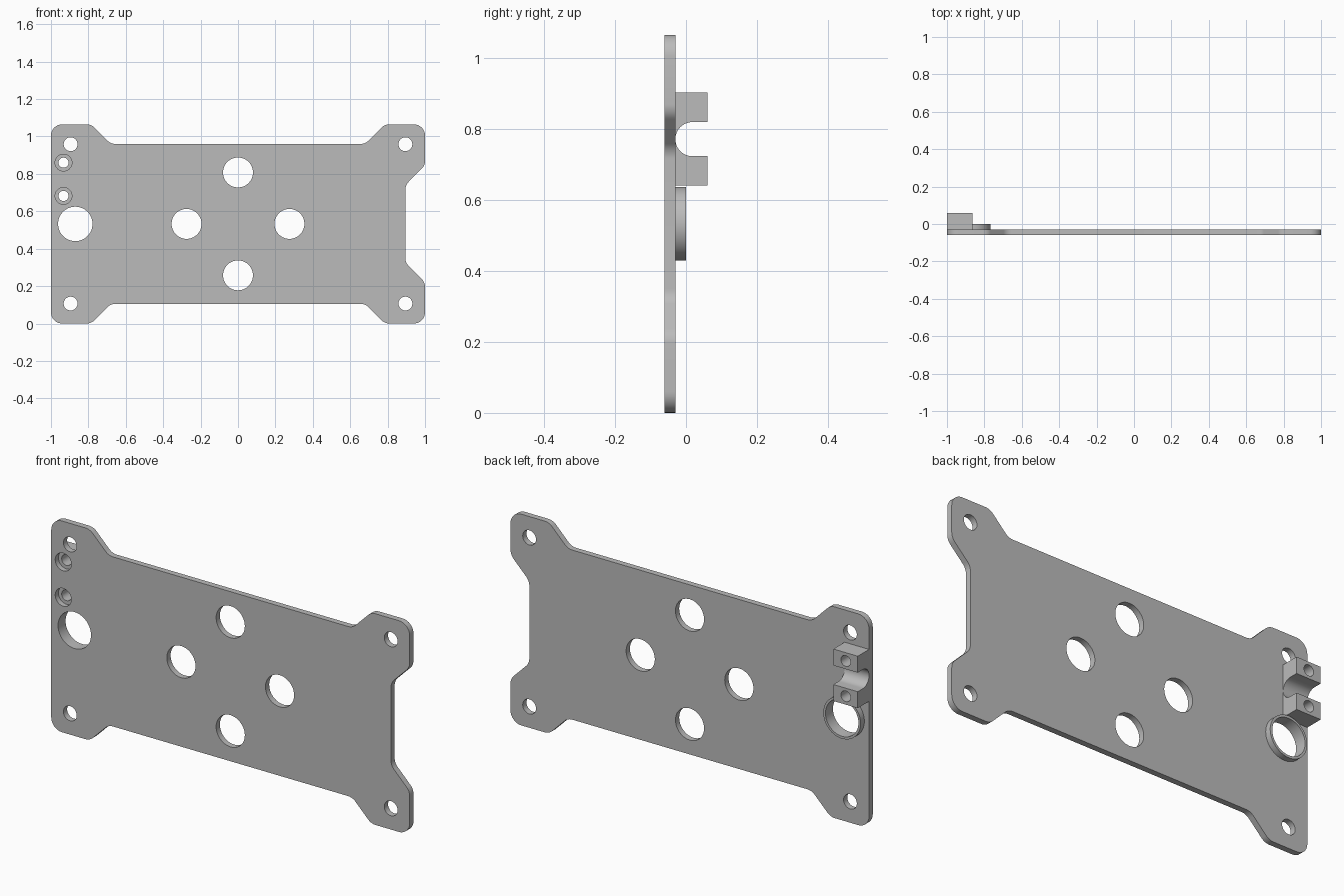
import bpy, bmesh, math
from mathutils import Vector

cube = bpy.data.objects.get("Cube")
if cube:
    bpy.data.objects.remove(cube)

FRONT, BACK, TOP = -0.06, -0.03, 1.065
MID = TOP / 2

grey = bpy.data.materials.new("plain grey")
grey.use_nodes = True
COLOUR = (0.5, 0.5, 0.5, 1)
grey.diffuse_color = COLOUR
grey.node_tree.nodes["Principled BSDF"].inputs["Base Color"].default_value = COLOUR


def prism(name, points, offset):
    """Extrude a closed 3D outline by an offset vector."""
    bm = bmesh.new()
    face = bm.faces.new([bm.verts.new(p) for p in points])
    new = bmesh.ops.extrude_face_region(bm, geom=[face])["geom"]
    moved = [v for v in new if isinstance(v, bmesh.types.BMVert)]
    bmesh.ops.translate(bm, verts=moved, vec=offset)
    bmesh.ops.recalc_face_normals(bm, faces=bm.faces)
    mesh = bpy.data.meshes.new(name)
    bm.to_mesh(mesh)
    bm.free()
    obj = bpy.data.objects.new(name, mesh)
    bpy.context.collection.objects.link(obj)
    mesh.materials.append(grey)
    return obj


def cylinder(name, x, z, r, y0, y1, n=48):
    """Cylinder along y."""
    ring = [(x + r * math.cos(2 * math.pi * i / n), y0,
             z + r * math.sin(2 * math.pi * i / n)) for i in range(n)]
    return prism(name, ring, (0, y1 - y0, 0))


def fillet(corners, r, steps=8):
    """Round every corner of a 2D outline with an arc."""
    out = []
    for i, c in enumerate(corners):
        c = Vector(c)
        a = (Vector(corners[i - 1]) - c).normalized()
        b = (Vector(corners[(i + 1) % len(corners)]) - c).normalized()
        half = a.angle(b) / 2
        centre = c + (a + b).normalized() * r / math.sin(half)
        start = c + a * r / math.tan(half) - centre
        end = c + b * r / math.tan(half) - centre
        for k in range(steps + 1):
            d = start.lerp(end, k / steps)
            # equal angle steps along the arc
            t = k / steps
            w = start.angle(end)
            d = (start * math.sin((1 - t) * w) + end * math.sin(t * w)) / math.sin(w)
            out.append(centre + d)
    return out


def cut(obj, cutters):
    bpy.context.view_layer.objects.active = obj
    for c in cutters:
        mod = obj.modifiers.new("cut", "BOOLEAN")
        mod.operation, mod.solver, mod.object = "DIFFERENCE", "EXACT", c
        bpy.ops.object.modifier_apply(modifier=mod.name)


# Plate outline: the upper half is mirrored to the lower half
upper = [(0.895, 0.74), (1, 0.845), (1, TOP), (0.785, TOP), (0.68, 0.96),
         (-0.68, 0.96), (-0.785, TOP), (-1, TOP)]
outline = fillet(upper + [(x, TOP - z) for x, z in reversed(upper)], 0.06)
plate = prism("mounting_plate", [(x, FRONT, z) for x, z in outline],
              (0, BACK - FRONT, 0))

# Raised collar around the large side hole
collar = cylinder("hole_collar", -0.87, MID, 0.104, BACK, 0, 64)

# Clamp block with a round-bottomed saddle
R, CY, CZ = 0.048, 0.018, 0.771
saddle = [(CY - R * math.sin(math.pi * i / 24), CZ + R * math.cos(math.pi * i / 24))
          for i in range(25)]
profile = ([(BACK, 0.64), (BACK, 0.902), (0.06, 0.902), (0.06, CZ + R)]
           + saddle + [(0.06, CZ - R), (0.06, 0.64)])
block = prism("clamp_block", [(-1, y, z) for y, z in profile], (0.136, 0, 0))

# Holes
holes = [(sx * 0.895, MID + sz * 0.426, 0.037) for sx in (-1, 1) for sz in (-1, 1)]
holes += [(0, MID + 0.275, 0.08), (0, MID - 0.275, 0.08),
          (0.275, MID, 0.08), (-0.275, MID, 0.08)]
plate_cuts = [cylinder("hole_cutter", x, z, r, -0.1, 0.1) for x, z, r in holes]
bore = cylinder("bore_cutter", -0.87, MID, 0.092, -0.1, 0.1, 64)
screws = [cylinder("screw_cutter", -0.933, z, 0.027, -0.1, 0.1, 32) for z in (0.682, 0.86)]
sinks = [cylinder("sink_cutter", -0.933, z, 0.045, -0.1, -0.034, 32) for z in (0.682, 0.86)]

cut(plate, plate_cuts + [bore] + screws + sinks)
cut(collar, [bore])
cut(block, screws)
for c in plate_cuts + [bore] + screws + sinks:
    bpy.data.objects.remove(c)

# Smooth the round walls, keep the edges sharp
bpy.ops.object.select_all(action="DESELECT")
for obj in (plate, collar, block):
    obj.select_set(True)
bpy.context.view_layer.objects.active = plate
bpy.ops.object.shade_smooth_by_angle(angle=math.radians(30))
